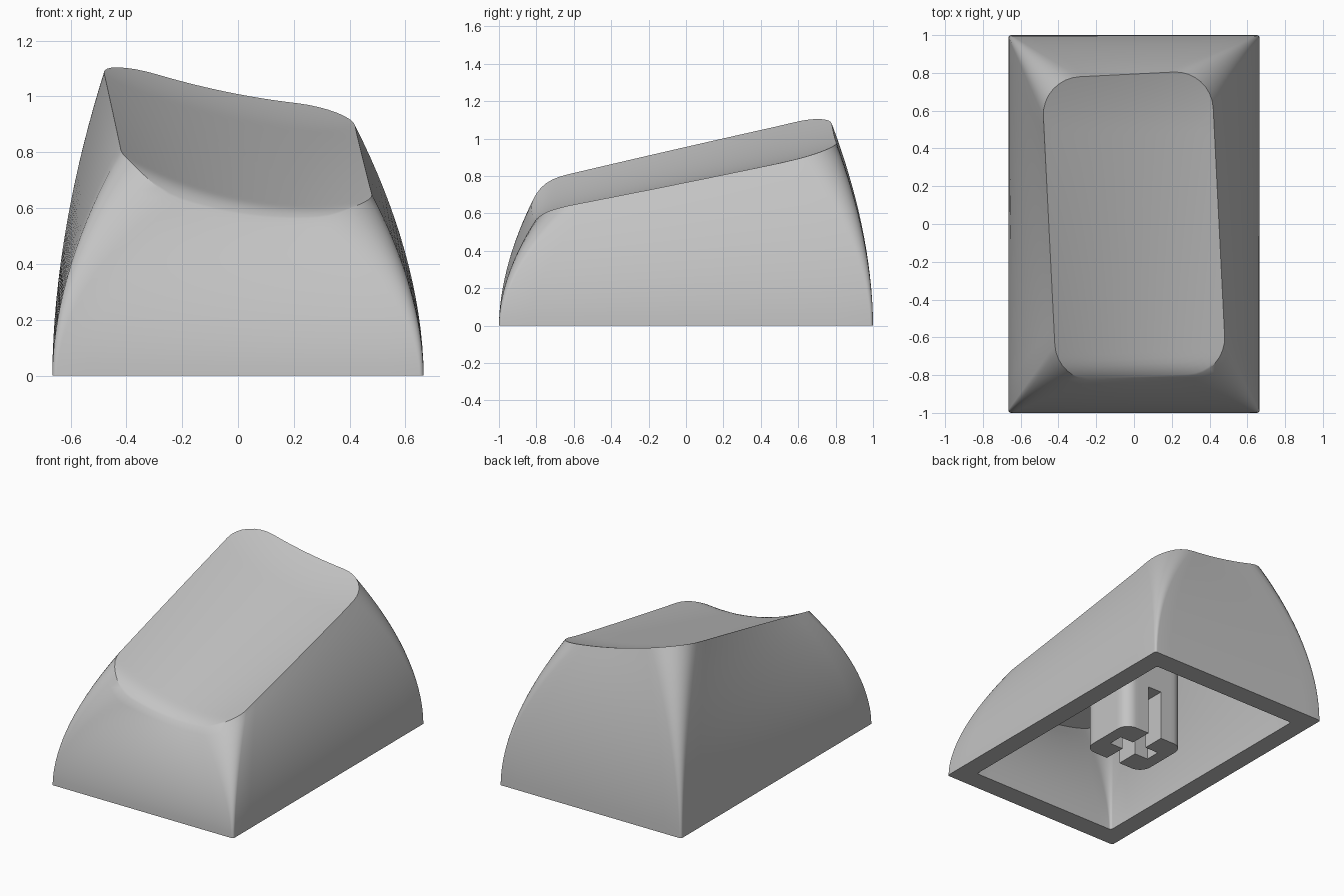
import bpy, bmesh, math
from mathutils import Vector, Matrix

cube = bpy.data.objects.get("Cube")
if cube:
    bpy.data.objects.remove(cube, do_unlink=True)

grey = bpy.data.materials.new("light_grey")
grey.use_nodes = True
grey.diffuse_color = (0.55, 0.55, 0.55, 1)
grey.node_tree.nodes["Principled BSDF"].inputs["Base Color"].default_value = (0.55, 0.55, 0.55, 1)


def dish(x, y):
    """Height of the tilted, scooped top, with its rolled front edge."""
    z = 0.80 + 0.235 * y - 0.21 * x
    z += (0.06 - 0.03 * y) * (x / 0.45) ** 2
    z += 0.25 * max(0, y - 0.5) ** 2
    return z - 18 * max(0, -y - 0.70) ** 3


def outline(w, h, r, turn=0.0, arc=8, side=12):
    """Rounded rectangle, always with the same number of points."""
    pts = []
    for i, (sx, sy) in enumerate([(1, 1), (-1, 1), (-1, -1), (1, -1)]):
        c = Vector((sx * (w - r), sy * (h - r)))
        corner = []
        for k in range(arc + 1):
            a = math.pi / 2 * (i + k / arc)
            corner.append(c + r * Vector((math.cos(a), math.sin(a))))
        pts.append(corner)
    ring = []
    for i, corner in enumerate(pts):
        ring += corner
        nxt = pts[(i + 1) % 4][0]
        ring += [corner[-1].lerp(nxt, k / side) for k in range(1, side)]
    rot = Matrix.Rotation(turn, 2)
    return [rot @ p for p in ring]


def wall(base, top, drop, steps=16):
    """Bulging wall from the flat base outline up to the dished top outline."""
    rings = []
    for k in range(steps + 1):
        t = k / steps
        ring = []
        for b, p in zip(base, top):
            q = b.lerp(p, t ** 1.85)
            ring.append((q.x, q.y, t * (dish(p.x, p.y) - drop)))
        rings.append(ring)
    return rings


def cover(top, drop, steps=20):
    """Shrinking rings that fill the dished top, outermost first."""
    rings = []
    for k in range(1, steps):
        s = 1 - (k / steps) ** 1.5
        rings.append([(p.x * s, p.y * s, dish(p.x * s, p.y * s) - drop) for p in top])
    return rings


def loft(name, rings):
    """Skin the rings in order and cap both ends."""
    bm = bmesh.new()
    rows = [[bm.verts.new(p) for p in ring] for ring in rings]
    n = len(rows[0])
    for a, b in zip(rows, rows[1:]):
        for i in range(n):
            j = (i + 1) % n
            bm.faces.new((a[i], a[j], b[j], b[i]))
    bm.faces.new(rows[0])
    bm.faces.new(rows[-1])
    bmesh.ops.recalc_face_normals(bm, faces=bm.faces)
    mesh = bpy.data.meshes.new(name)
    bm.to_mesh(mesh)
    bm.free()
    mesh.materials.append(grey)
    obj = bpy.data.objects.new(name, mesh)
    bpy.context.collection.objects.link(obj)
    return obj


def make_active(obj):
    bpy.ops.object.select_all(action='DESELECT')
    obj.select_set(True)
    bpy.context.view_layer.objects.active = obj


# Hollow cap: inner ceiling, inner walls, rim, outer walls and scooped top
outer_top = [p + Vector((0, -0.012)) for p in outline(0.45, 0.805, 0.20, 0.05)]
inner_top = outline(0.35, 0.69, 0.13, 0.05)
outer = wall(outline(0.665, 1.0, 0.015), outer_top, 0)
inner = wall(outline(0.54, 0.865, 0.015), inner_top, 0.17)
rings = cover(inner_top, 0.17)[::-1] + inner[::-1] + outer + cover(outer_top, 0)
cap = loft("cap_shell", rings)

# Mounting stem, its upper end buried in the ceiling
foot = outline(0.23, 0.20, 0.08)
stem = loft("mounting_stem", [[(p.x, p.y, 0) for p in foot],
                              [(p.x, p.y, dish(p.x, p.y) - 0.08) for p in foot]])

# Cross socket: one slot right through the stem, one closed at its ends
for size in [(0.10, 0.60), (0.30, 0.10)]:
    bpy.ops.mesh.primitive_cube_add(size=1, location=(0, 0, 0.13))
    cutter = bpy.context.object
    cutter.name = "socket_cutter"
    cutter.hide_render = True
    cutter.scale = (size[0], size[1], 0.40)
    bpy.context.view_layer.update()
    cut = stem.modifiers.new("socket", 'BOOLEAN')
    cut.operation = 'DIFFERENCE'
    cut.solver = 'EXACT'
    cut.object = cutter
    make_active(stem)
    bpy.ops.object.modifier_apply(modifier=cut.name)
    bpy.data.objects.remove(cutter, do_unlink=True)

for part in (cap, stem):
    make_active(part)
    bpy.ops.object.shade_smooth_by_angle(angle=math.radians(30))
